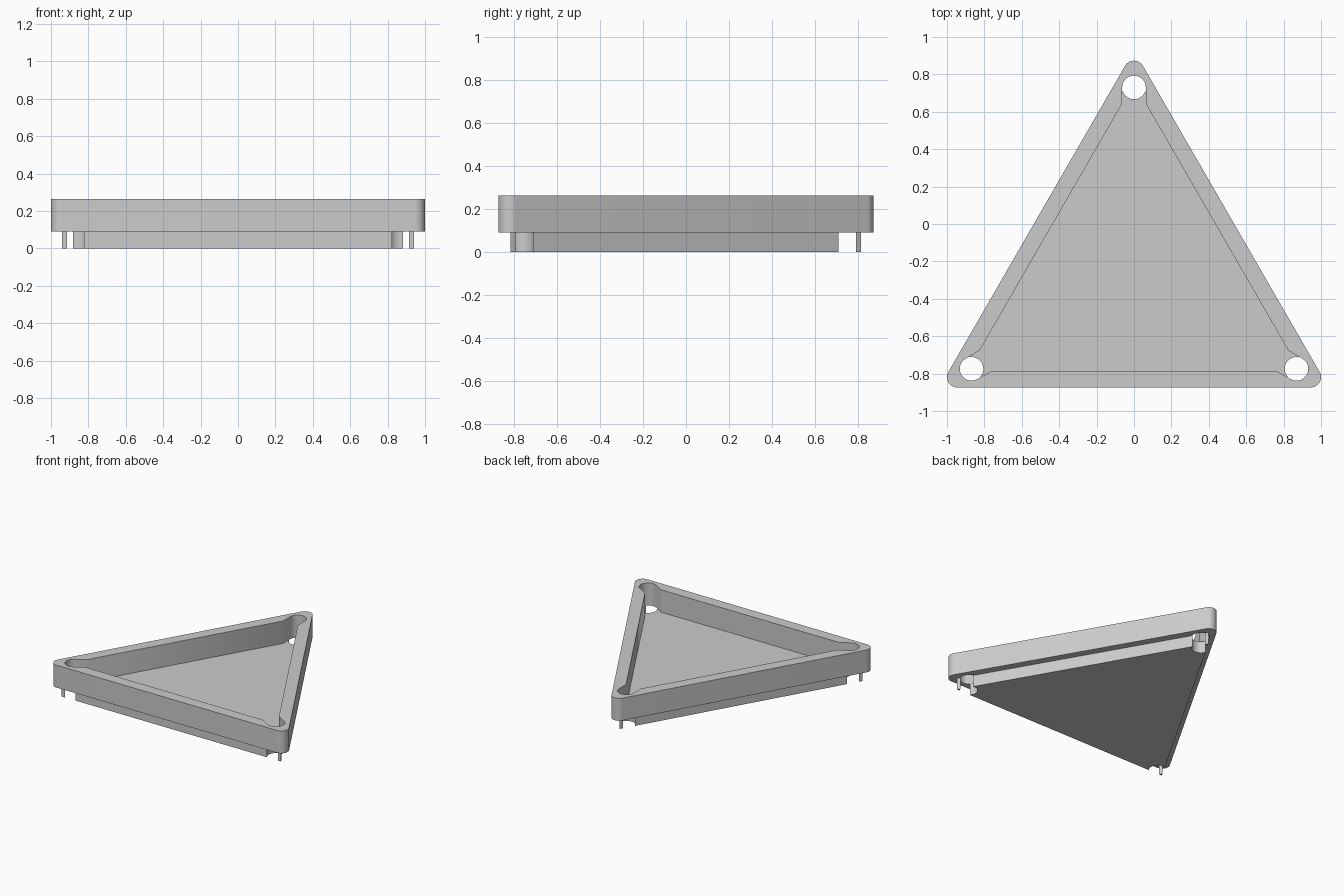
import bpy
from math import cos, sin, acos, radians, degrees, sqrt

if "Cube" in bpy.data.objects:
    bpy.data.objects.remove(bpy.data.objects["Cube"])

CY = -0.273                      # triangle centroid in y
A_OUT, R_OUT = 0.6006, 0.055     # outer rim: inradius, corner radius
A_IN = 0.513                     # pocket inradius
A_BASE = 0.544                   # lower plate inradius (sharp corners)
HOLE_R, HOLE_D = 0.063, 1.003    # corner hole radius, distance from centroid
Z_STEP, Z_TOP = 0.09, 0.264


def arc(cy, r, a0, a1, n):
    """Arc around (0, cy), angles in degrees."""
    angs = [radians(a0 + (a1 - a0) * i / n) for i in range(n + 1)]
    return [(r * cos(a), cy + r * sin(a)) for a in angs]


def turn(pts, k):
    """Rotate points by k thirds of a turn."""
    c, s = cos(radians(120 * k)), sin(radians(120 * k))
    return [(x * c - y * s, x * s + y * c) for x, y in pts]


def three(pts):
    """Repeat one corner's points for all three corners."""
    return [p for k in range(3) for p in turn(pts, k)]


def plate(name, outlines, z0, z1):
    """Filled flat outlines extruded from z0 to z1."""
    cu = bpy.data.curves.new(name, 'CURVE')
    cu.dimensions = '2D'
    cu.fill_mode = 'BOTH'
    cu.extrude = (z1 - z0) / 2
    for pts in outlines:
        sp = cu.splines.new('POLY')
        sp.points.add(len(pts) - 1)
        for p, (x, y) in zip(sp.points, pts):
            p.co = (x, y + CY, 0, 1)
        sp.use_cyclic_u = True
    ob = bpy.data.objects.new(name, cu)
    ob.location.z = (z0 + z1) / 2
    bpy.context.collection.objects.link(ob)
    bpy.ops.object.select_all(action='DESELECT')
    ob.select_set(True)
    bpy.context.view_layer.objects.active = ob
    bpy.ops.object.convert(target='MESH')
    bpy.ops.object.shade_smooth_by_angle(angle=radians(30))


# Rim: rounded triangle with a pocket that swells into a round slot per corner
outer = three(arc(2 * A_OUT - 2 * R_OUT, R_OUT, 30, 150, 16))
y_slot = 2 * (A_IN - HOLE_R * sqrt(3) / 2)
pocket = three([(HOLE_R, y_slot)] + arc(HOLE_D, HOLE_R, 0, 180, 24)
               + [(-HOLE_R, y_slot)])
plate("rim", [outer, pocket], Z_STEP, Z_TOP)

# Lower plate: triangle whose corners are cut off by the holes
half = degrees(acos((A_BASE - HOLE_D / 2) / HOLE_R))
body = three(arc(HOLE_D, HOLE_R, 30 - half, -210 + half, 20))
plate("floor_plate", [body], 0, Z_STEP)

# Small corner tips left standing outside the holes
tip = [(0, 2 * A_BASE)] + arc(HOLE_D, HOLE_R, 150 - half, 30 + half, 6)
plate("corner_tips", [turn(tip, k) for k in range(3)], 0, Z_STEP)
